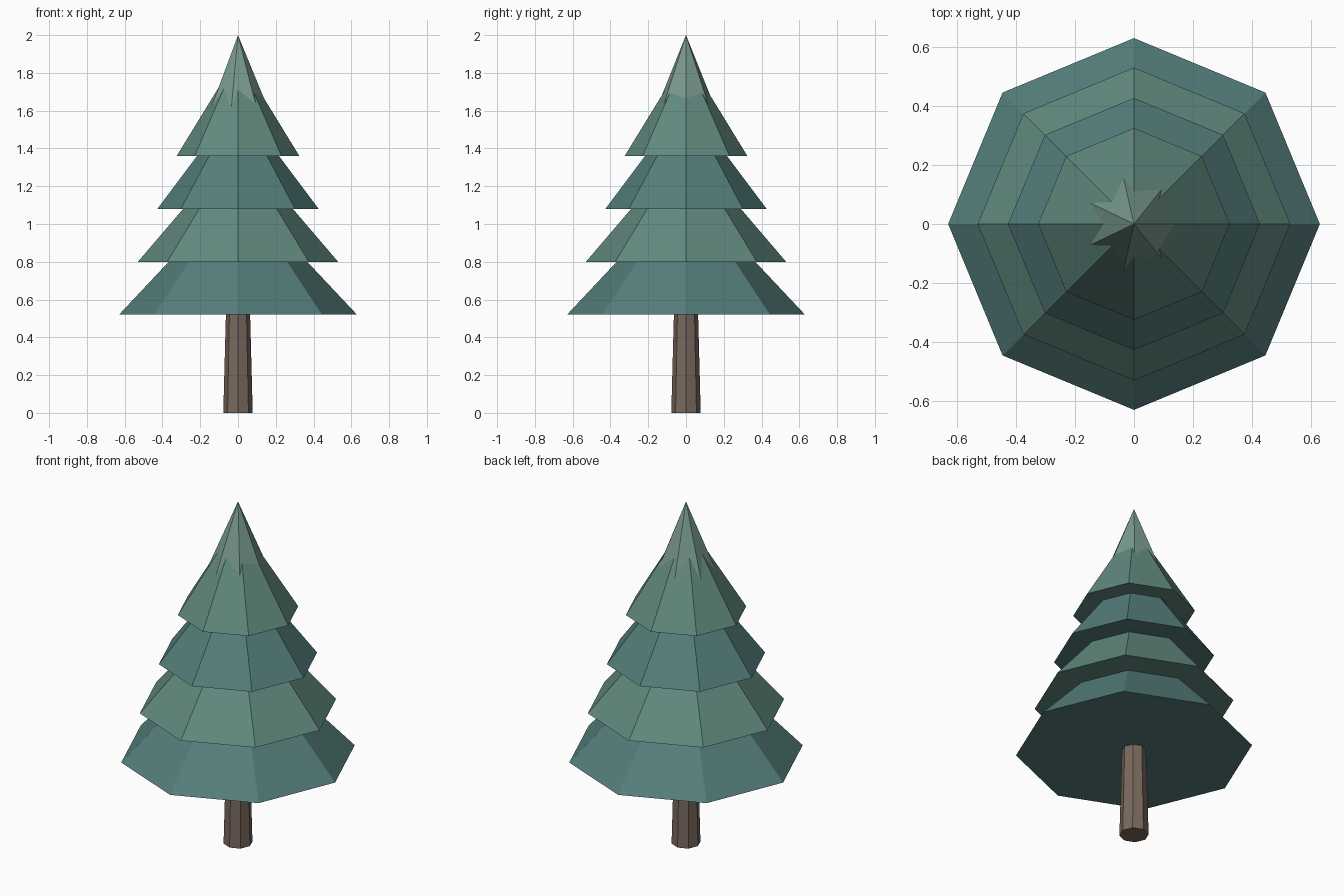
import bpy, bmesh
from math import cos, sin, tau

if "Cube" in bpy.data.objects:
    bpy.data.objects.remove(bpy.data.objects["Cube"])


def material(name, rgb):
    m = bpy.data.materials.new(name)
    m.diffuse_color = (*rgb, 1)
    m.use_nodes = True
    m.node_tree.nodes["Principled BSDF"].inputs["Base Color"].default_value = m.diffuse_color
    return m


def cone(name, sides, z0, r0, z1, r1, mat):
    """Closed flat-faced cone or frustum with its first corner on +x."""
    bm = bmesh.new()

    def ring(z, r):
        return [bm.verts.new((r * cos(tau * i / sides), r * sin(tau * i / sides), z))
                for i in range(sides)]

    low = ring(z0, r0)
    bm.faces.new(low[::-1])
    if r1 > 0:
        high = ring(z1, r1)
        bm.faces.new(high)
    else:
        tip = bm.verts.new((0, 0, z1))
    for i in range(sides):
        j = (i + 1) % sides
        upper = (high[j], high[i]) if r1 > 0 else (tip,)
        bm.faces.new((low[i], low[j], *upper))
    mesh = bpy.data.meshes.new(name)
    bm.to_mesh(mesh)
    bm.free()
    mesh.materials.append(mat)
    obj = bpy.data.objects.new(name, mesh)
    bpy.context.collection.objects.link(obj)
    return obj


bark = material("bark", (0.19, 0.14, 0.11))
dark_needles = material("dark_needles", (0.09, 0.21, 0.20))
light_needles = material("light_needles", (0.12, 0.25, 0.21))
tip_needles = material("tip_needles", (0.19, 0.32, 0.26))

# Tapered trunk
cone("trunk", 8, 0, 0.078, 0.60, 0.062, bark)

# Four overlapping foliage tiers, alternating in tone
tiers = [(0.63, 1.19), (0.53, 1.42), (0.427, 1.65), (0.325, 1.89)]
for i, (radius, apex) in enumerate(tiers):
    cone(f"foliage_tier_{i + 1}", 8, 0.52 + 0.28 * i, radius, apex, 0,
         light_needles if i % 2 else dark_needles)

# Seven-sided tip poking through the top tier, giving a jagged edge
cone("foliage_tip", 7, 1.56, 0.181, 2.0, 0, tip_needles)
